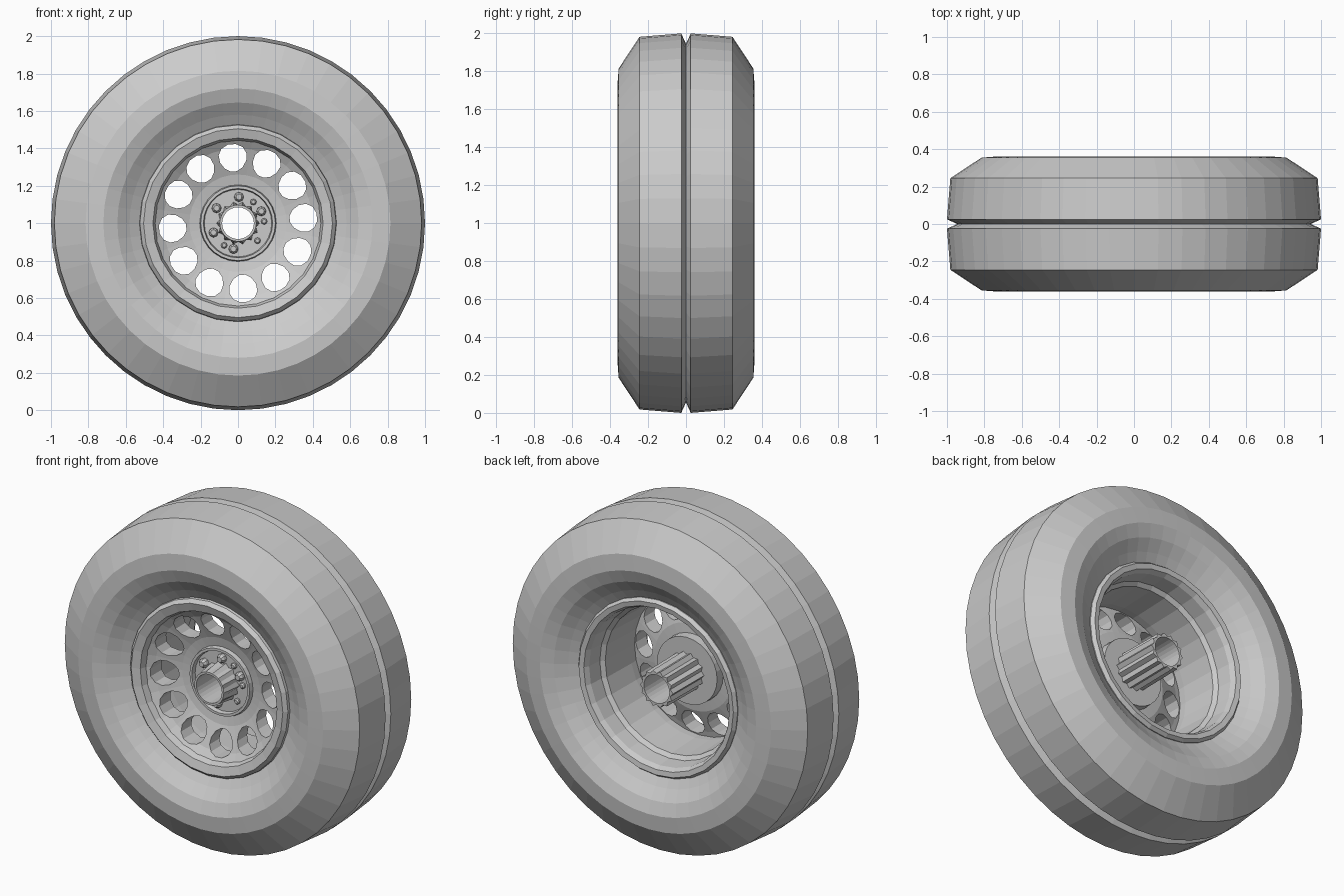
import bpy, bmesh
from math import sin, cos, pi, radians

if "Cube" in bpy.data.objects:
    bpy.data.objects.remove(bpy.data.objects["Cube"])

AXLE = 1.0     # height of the axle, which runs along y
PLATE = -0.15  # front of the hub plate

grey = bpy.data.materials.new("plain_grey")
grey.use_nodes = True
grey.diffuse_color = (0.6, 0.6, 0.6, 1)
grey.node_tree.nodes["Principled BSDF"].inputs["Base Color"].default_value = (0.6, 0.6, 0.6, 1)


def finish(name, bm):
    bmesh.ops.recalc_face_normals(bm, faces=bm.faces[:])
    mesh = bpy.data.meshes.new(name)
    bm.to_mesh(mesh)
    bm.free()
    mesh.materials.append(grey)
    obj = bpy.data.objects.new(name, mesh)
    bpy.context.collection.objects.link(obj)
    return obj


def polar(r, angle, y):
    return (r * cos(angle), y, AXLE + r * sin(angle))


def lathe(name, profile, sides, flute=0.0, fluted=()):
    """Spin a closed (radius, y) profile; fluted points alternate in radius."""
    bm = bmesh.new()
    rings = []
    for i in range(sides):
        a = 2 * pi * i / sides
        rings.append([bm.verts.new(polar(r - (flute if k in fluted and i % 2 else 0), a, y))
                      for k, (r, y) in enumerate(profile)])
    n = len(profile)
    for i in range(sides):
        p, q = rings[i], rings[(i + 1) % sides]
        for k in range(n):
            m = (k + 1) % n
            bm.faces.new((p[k], p[m], q[m], q[k]))
    return finish(name, bm)


def add_prism(bm, outline, y0, y1):
    """Extrude an (x, z) outline along y."""
    front = [bm.verts.new((x, y0, z)) for x, z in outline]
    back = [bm.verts.new((x, y1, z)) for x, z in outline]
    bm.faces.new(front)
    bm.faces.new(back[::-1])
    for i in range(len(outline)):
        j = (i + 1) % len(outline)
        bm.faces.new((front[i], front[j], back[j], back[i]))


# Tyre: half profile from the groove edge to the bead, mirrored across y
half = [(1.0, 0.025), (0.982, 0.245), (0.815, 0.355), (0.72, 0.362),
        (0.645, 0.335), (0.58, 0.29), (0.52, 0.255), (0.47, 0.2)]
tyre_profile = [(0.945, 0.0)] + half + [(r, -y) for r, y in reversed(half)]
lathe("tyre", tyre_profile, 48)

# Rim: stepped barrel with a raised lip at both ends
rim_profile = [(0.53, -0.24), (0.525, -0.275), (0.505, -0.295), (0.455, -0.28),
               (0.435, -0.22), (0.43, -0.08), (0.44, 0.14), (0.462, 0.16),
               (0.47, 0.25), (0.485, 0.28), (0.515, 0.285), (0.53, 0.265), (0.53, 0.23),
               (0.48, 0.17), (0.48, -0.17)]
lathe("rim", rim_profile, 28)

# Dished wheel disc pierced by a ring of rounded holes
disc = lathe("wheel_disc", [(0.445, -0.245), (0.4, -0.215), (0.26, -0.16), (0.15, -0.14),
                            (0.15, -0.06), (0.26, -0.07), (0.4, -0.12), (0.445, -0.13)], 36)
bm = bmesh.new()
for i in range(12):
    a = radians(4.5 + 30 * i)
    outline = []
    for k in range(12):
        t = 2 * pi * (k + 0.5) / 12
        u = 0.35 + 0.075 * cos(t)                     # outward
        v = 0.075 * sin(t) * (1 + 0.12 * cos(t))      # sideways, wider outside
        outline.append((u * cos(a) - v * sin(a), AXLE + u * sin(a) + v * cos(a)))
    add_prism(bm, outline, -0.4, 0.1)
cutter = finish("hole_cutter", bm)
cutter.hide_render = True
cut = disc.modifiers.new("holes", "BOOLEAN")
cut.operation = "DIFFERENCE"
cut.solver = "EXACT"
cut.object = cutter
bpy.context.view_layer.objects.active = disc
bpy.ops.object.modifier_apply(modifier=cut.name)
bpy.data.objects.remove(cutter)

# Hub plate with a raised edge, and the fluted hollow axle sleeve
lathe("hub_plate", [(0.205, -0.15), (0.2, -0.175), (0.185, -0.175), (0.18, PLATE),
                    (0.095, PLATE), (0.095, -0.01), (0.2, -0.01)], 28)
lathe("axle_sleeve", [(0.098, -0.275), (0.115, PLATE), (0.11, 0.28),
                      (0.085, 0.28), (0.085, -0.275)], 28, 0.016, (1, 2))


# Wheel nuts: large and small, with a domed end
def add_nut(bm, angle, radius, length):
    cx, _, cz = polar(0.14, radians(angle), 0)
    rings = []
    for scale, y in ((1, PLATE + 0.01), (1, PLATE - length * 0.6), (0.6, PLATE - length)):
        rings.append([bm.verts.new((cx + radius * scale * cos(k * pi / 4), y,
                                    cz + radius * scale * sin(k * pi / 4))) for k in range(8)])
    bm.faces.new(rings[0])
    bm.faces.new(rings[-1])
    for p, q in zip(rings, rings[1:]):
        for k in range(8):
            m = (k + 1) % 8
            bm.faces.new((p[k], p[m], q[m], q[k]))


for name, angles, radius, length in (("large_nuts", (88, 145, 201, 260, 27), 0.026, 0.035),
                                     ("small_nuts", (54, 4, -42, -122), 0.017, 0.018)):
    bm = bmesh.new()
    for angle in angles:
        add_nut(bm, angle, radius, length)
    finish(name, bm)
